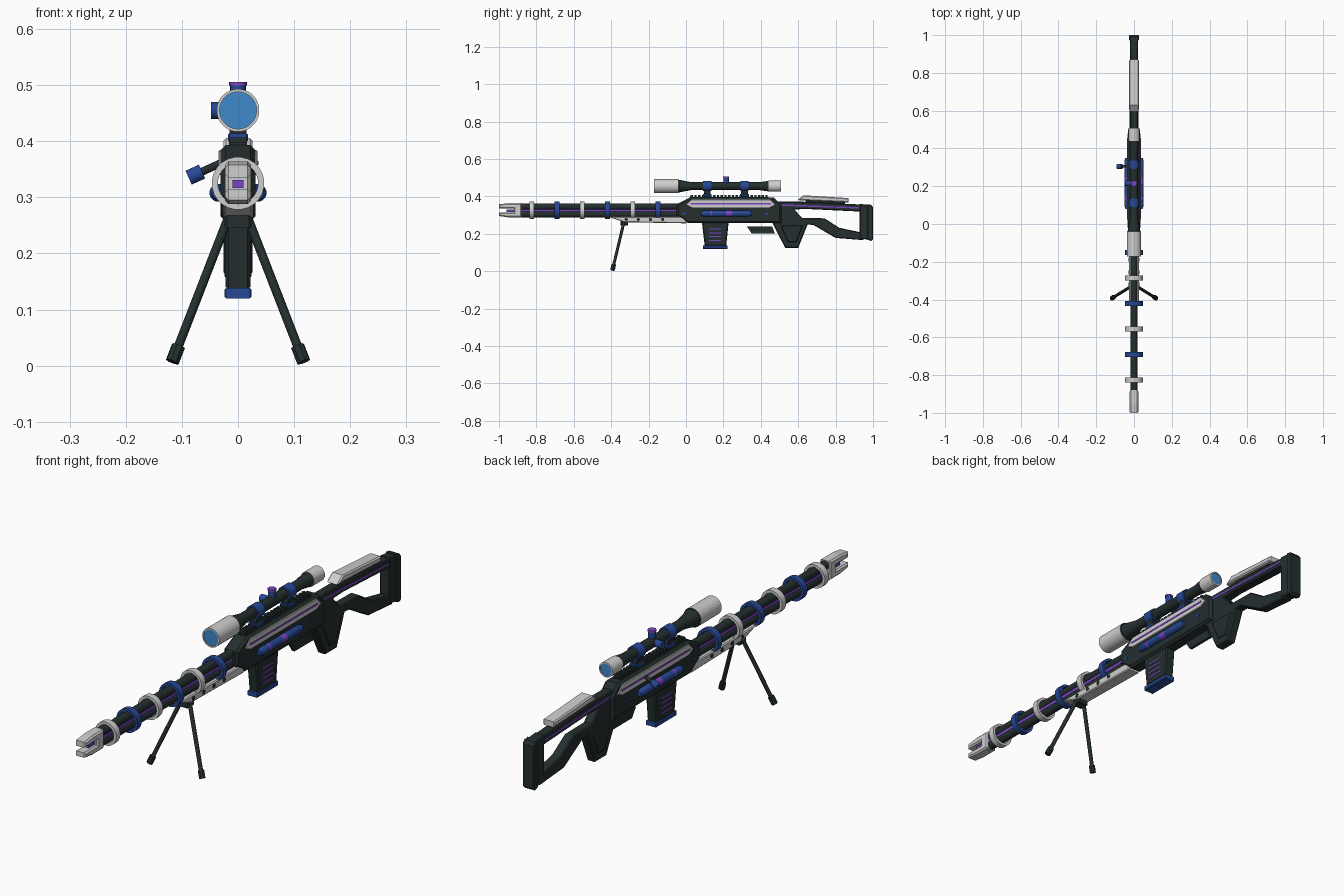
import bpy, bmesh, math
from mathutils import Vector

if "Cube" in bpy.data.objects:
    bpy.data.objects.remove(bpy.data.objects["Cube"])


def material(name, rgb):
    m = bpy.data.materials.new(name)
    m.use_nodes = True
    m.diffuse_color = (*rgb, 1)
    m.node_tree.nodes["Principled BSDF"].inputs["Base Color"].default_value = (*rgb, 1)
    return m


DARK = material("dark green black", (0.018, 0.028, 0.028))
WHITE = material("light grey", (0.62, 0.62, 0.62))
BLUE = material("deep blue", (0.02, 0.065, 0.3))
PURPLE = material("purple", (0.2, 0.06, 0.55))
LENS = material("lens blue", (0.05, 0.25, 0.6))


def finish(name, bm, mats, smooth=False):
    bmesh.ops.recalc_face_normals(bm, faces=bm.faces)
    me = bpy.data.meshes.new(name)
    bm.to_mesh(me)
    bm.free()
    for m in mats:
        me.materials.append(m)
    ob = bpy.data.objects.new(name, me)
    bpy.context.collection.objects.link(ob)
    if smooth:
        bpy.ops.object.select_all(action="DESELECT")
        ob.select_set(True)
        bpy.context.view_layer.objects.active = ob
        bpy.ops.object.shade_smooth_by_angle(angle=math.radians(35))
    return ob


def prism(name, pts, half, mat, bevel=0, x=0):
    """Side profile of (y, z) points, extruded across x."""
    bm = bmesh.new()
    face = bm.faces.new([bm.verts.new((x - half, y, z)) for y, z in pts])
    new = bmesh.ops.extrude_face_region(bm, geom=[face])["geom"]
    bmesh.ops.translate(bm, vec=(2 * half, 0, 0),
                        verts=[v for v in new if isinstance(v, bmesh.types.BMVert)])
    if bevel:
        # chamfer only the outline edges of the two sides
        rim = [e for e in bm.edges if abs(e.verts[0].co.x - e.verts[1].co.x) < 1e-5]
        bmesh.ops.bevel(bm, geom=rim, offset=bevel, segments=1, affect="EDGES")
    return finish(name, bm, [mat])


def box(name, y0, y1, z0, z1, half, mat, bevel=0, x=0):
    return prism(name, [(y0, z0), (y1, z0), (y1, z1), (y0, z1)], half, mat, bevel, x)


def lathe(name, x, z, pts, mats, sides=24, closed=False):
    """Turn (y, radius) points about a lengthwise axis; one material per span."""
    bm = bmesh.new()
    rows = []
    for y, r in pts:
        rows.append([bm.verts.new((x + r * math.cos(a), y, z + r * math.sin(a)))
                     for a in (math.tau * (i + 0.5) / sides for i in range(sides))])
    slots = list(dict.fromkeys(mats))
    spans = len(rows) if closed else len(rows) - 1
    for k in range(spans):
        a, b = rows[k], rows[(k + 1) % len(rows)]
        for i in range(sides):
            j = (i + 1) % sides
            f = bm.faces.new((a[i], a[j], b[j], b[i]))
            f.material_index = slots.index(mats[k % len(mats)])
    if not closed:
        for row, m in ((rows[0], mats[0]), (rows[-1], mats[-1])):
            bm.faces.new(row).material_index = slots.index(m)
    return finish(name, bm, slots, True)


def rod(name, a, b, r, mat, sides=16):
    a, b = Vector(a), Vector(b)
    bm = bmesh.new()
    bmesh.ops.create_cone(bm, cap_ends=True, segments=sides, radius1=r, radius2=r,
                          depth=(b - a).length)
    bm.transform((b - a).to_track_quat("Z", "Y").to_matrix().to_4x4())
    bmesh.ops.translate(bm, vec=(a + b) / 2, verts=bm.verts)
    return finish(name, bm, [mat], True)


AXIS = 0.325

# Barrel: two tubes with a glowing core between them
for name, z in (("upper_barrel", AXIS + 0.02), ("lower_barrel", AXIS - 0.02)):
    rod(name, (0, -0.9, z), (0, 0, z), 0.0175, DARK, 12)
box("barrel_core", -0.96, 0, 0.317, 0.331, 0.01, PURPLE)

# Muzzle fork
prism("muzzle_fork", [(-1, 0.295), (-0.95, 0.288), (-0.88, 0.288), (-0.88, 0.364),
                      (-0.95, 0.364), (-1, 0.358), (-1, 0.335), (-0.92, 0.335),
                      (-0.92, 0.315), (-1, 0.315)], 0.023, WHITE, 0.006)

# Barrel rings
for i in range(6):
    y = -0.825 + 0.135 * i
    lathe("barrel_ring", 0, AXIS, [(y - 0.013, 0.036), (y - 0.013, 0.047),
                                   (y + 0.013, 0.047), (y + 0.013, 0.036)],
          [BLUE if i % 2 else WHITE], 24, True)

# Fore-end with side vents
prism("fore_end", [(-0.42, 0.292), (-0.33, 0.262), (0, 0.256), (0, 0.292)], 0.027, WHITE, 0.004)
for s in (-1, 1):
    for i in range(4):
        y = -0.32 + 0.065 * i
        rod("vent", (s * 0.025, y, 0.277), (s * 0.0285, y, 0.277), 0.009, DARK, 8)

# Bipod
box("bipod_hinge", -0.35, -0.31, 0.245, 0.268, 0.024, DARK, 0.004)
for s in (-1, 1):
    top, foot = Vector((s * 0.018, -0.332, 0.262)), Vector((s * 0.117, -0.393, 0.007))
    rod("bipod_leg", top, foot, 0.008, DARK, 12)
    rod("bipod_foot", top.lerp(foot, 0.89), foot, 0.0125, DARK, 8)

# Receiver
prism("receiver", [(-0.05, 0.3), (0.01, 0.257), (0.51, 0.257), (0.51, 0.352),
                   (0.47, 0.393), (0.02, 0.393), (-0.05, 0.358)], 0.031, DARK, 0.009)
for s in (-1, 1):
    prism("side_plate", [(0, 0.355), (0.03, 0.34), (0.45, 0.34), (0.48, 0.355),
                         (0.45, 0.384), (0.03, 0.384)], 0.004, WHITE, 0.002, s * 0.031)
    box("side_plate_stripe", 0.025, 0.455, 0.358, 0.365, 0.001, PURPLE, 0, s * 0.0355)
    for y in (-0.01, 0.43):
        rod("receiver_bolt", (s * 0.028, y, 0.308), (s * 0.034, y, 0.308), 0.008, BLUE, 8)
    # Side cylinder with glowing bands
    lathe("side_cylinder", s * 0.035, 0.308,
          [(0.08, 0.011), (0.095, 0.016), (0.13, 0.016), (0.14, 0.016), (0.215, 0.016),
           (0.245, 0.016), (0.335, 0.016), (0.35, 0.011)],
          [BLUE, BLUE, PURPLE, BLUE, PURPLE, BLUE, BLUE], 16)

# Top rail with teeth
box("rail_base", 0.02, 0.44, 0.39, 0.398, 0.016, DARK)
teeth = box("rail_teeth", 0.025, 0.037, 0.396, 0.407, 0.016, DARK)
array = teeth.modifiers.new("repeat", "ARRAY")
array.use_relative_offset = False
array.use_constant_offset = True
array.constant_offset_displace = (0, 0.02, 0)
array.count = 21

# Bolt handle
rod("bolt_handle", (-0.022, 0.305, 0.365), (-0.07, 0.305, 0.343), 0.007, DARK)
rod("bolt_knob", (-0.064, 0.305, 0.346), (-0.088, 0.305, 0.335), 0.0135, BLUE)

# Magazine
prism("magazine", [(0.085, 0.262), (0.1, 0.135), (0.215, 0.135), (0.228, 0.262)], 0.022, DARK, 0.005)
box("magazine_base", 0.09, 0.222, 0.12, 0.138, 0.024, BLUE, 0.003)
for s in (-1, 1):
    for i in range(4):
        z = 0.162 + 0.02 * i
        box("magazine_stripe", 0.122, 0.188, z, z + 0.006, 0.0015, PURPLE, 0, s * 0.022)

# Trigger guard and grip
prism("trigger_guard", [(0.325, 0.24), (0.46, 0.24), (0.475, 0.203), (0.35, 0.203)], 0.006, DARK)
prism("grip", [(0.46, 0.262), (0.53, 0.125), (0.6, 0.125), (0.655, 0.262)], 0.02, DARK, 0.005)
prism("grip_panel", [(0.505, 0.245), (0.545, 0.155), (0.59, 0.155), (0.625, 0.245)],
      0.024, DARK, 0.004)

# Skeleton stock
prism("stock_beam", [(0.48, 0.325), (0.48, 0.372), (0.62, 0.372), (0.95, 0.356), (0.95, 0.318),
                     (0.64, 0.333)], 0.02, DARK, 0.004)
prism("stock_arm", [(0.48, 0.255), (0.68, 0.248), (0.8, 0.178), (0.95, 0.166), (0.95, 0.205),
                    (0.82, 0.232), (0.74, 0.283), (0.62, 0.285), (0.57, 0.34), (0.48, 0.36)],
      0.02, DARK, 0.004)
prism("butt_frame", [(0.928, 0.175), (0.978, 0.168), (0.978, 0.355), (0.928, 0.36)], 0.022, DARK, 0.004)
prism("butt_pad", [(0.97, 0.168), (0.99, 0.162), (1, 0.172), (1, 0.342), (0.99, 0.355),
                   (0.97, 0.358)], 0.026, DARK, 0.004)
for s in (-1, 1):
    prism("stock_stripe", [(0.51, 0.35), (0.925, 0.335), (0.925, 0.342), (0.51, 0.358)],
          0.001, PURPLE, 0, s * 0.0205)

# Cheek rest
prism("cheek_rest", [(0.595, 0.38), (0.63, 0.406), (0.87, 0.391), (0.87, 0.368)], 0.026, WHITE, 0.005)
box("cheek_rest_post", 0.64, 0.85, 0.355, 0.378, 0.012, DARK)

# Scope: body, lenses, mounts and turrets
SCOPE = 0.455
lathe("scope", 0, SCOPE,
      [(-0.165, 0.033), (-0.172, 0.033), (-0.172, 0.038), (-0.04, 0.038), (-0.038, 0.034),
       (0.03, 0.021), (0.39, 0.021), (0.44, 0.028), (0.44, 0.03), (0.508, 0.03),
       (0.508, 0.025), (0.502, 0.025)],
      [WHITE] * 3 + [DARK] * 4 + [WHITE] * 4, 32)
rod("front_lens", (0, -0.169, SCOPE), (0, -0.16, SCOPE), 0.0335, LENS, 32)
rod("rear_lens", (0, 0.498, SCOPE), (0, 0.505, SCOPE), 0.0255, LENS, 32)
for y in (0.113, 0.313):
    rod("scope_ring", (0, y - 0.022, SCOPE), (0, y + 0.022, SCOPE), 0.027, BLUE, 24)
    box("scope_mount", y - 0.018, y + 0.018, 0.405, 0.44, 0.015, DARK)
    box("mount_clamp", y - 0.023, y + 0.023, 0.398, 0.414, 0.018, BLUE, 0.003)
rod("top_turret", (0, 0.215, SCOPE), (0, 0.215, 0.5), 0.014, BLUE)
rod("top_turret_cap", (0, 0.215, 0.499), (0, 0.215, 0.506), 0.016, PURPLE)
rod("side_turret", (0, 0.215, SCOPE), (-0.048, 0.215, SCOPE), 0.015, BLUE)
